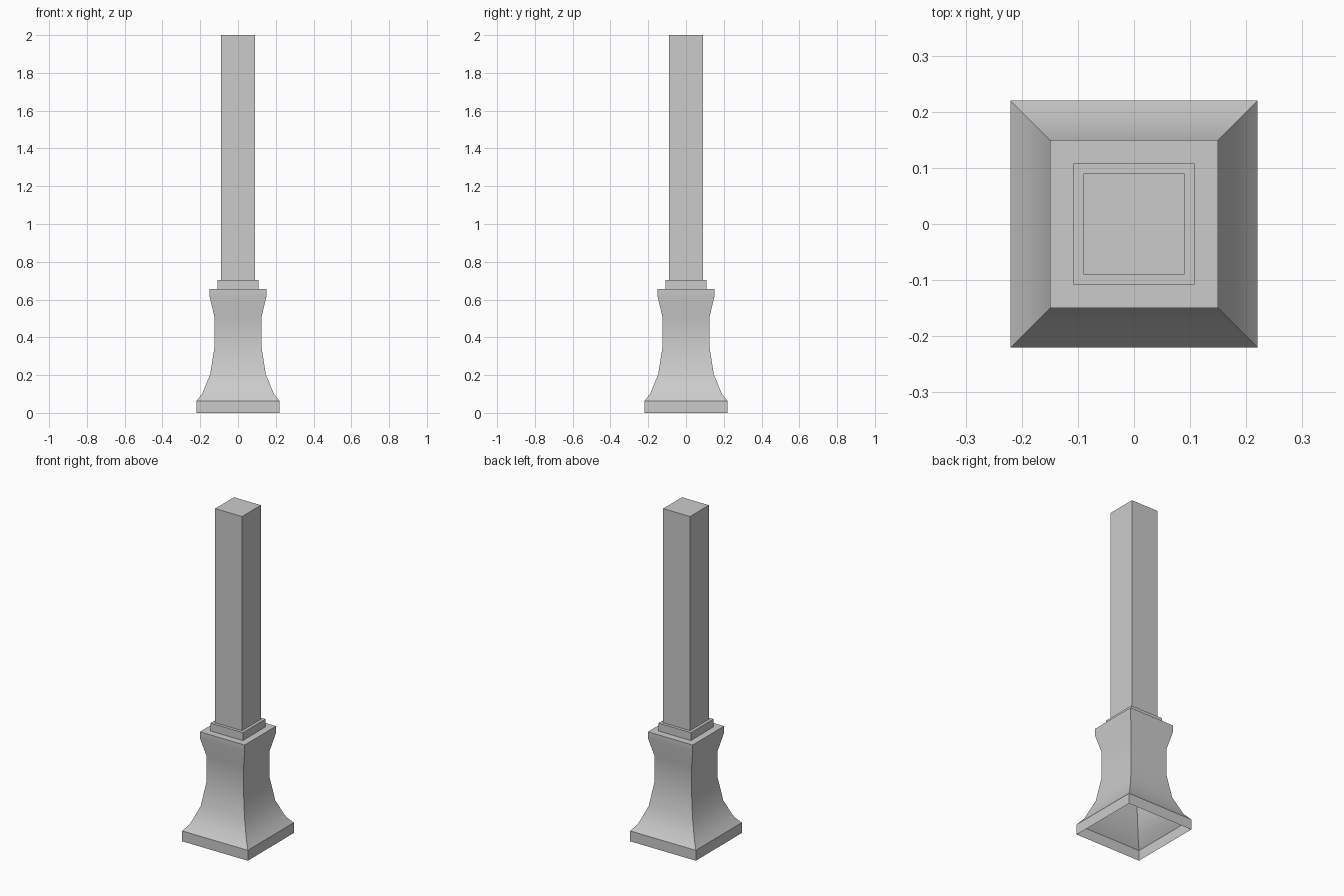
import bpy
import bmesh
import math

if "Cube" in bpy.data.objects:
    bpy.data.objects.remove(bpy.data.objects["Cube"], do_unlink=True)

grey = bpy.data.materials.new("stone grey")
grey.use_nodes = True
colour = (0.6, 0.6, 0.6, 1)
grey.diffuse_color = colour
grey.node_tree.nodes["Principled BSDF"].inputs["Base Color"].default_value = colour


def square_loft(name, profile):
    """Stack square rings of (half width, height), open below, capped on top."""
    bm = bmesh.new()
    corners = [(-1, -1), (1, -1), (1, 1), (-1, 1)]
    rings = [[bm.verts.new((sx * r, sy * r, z)) for sx, sy in corners]
             for r, z in profile]
    for low, high in zip(rings, rings[1:]):
        for i in range(4):
            j = (i + 1) % 4
            bm.faces.new((low[i], low[j], high[j], high[i]))
    bm.faces.new(rings[-1])
    mesh = bpy.data.meshes.new(name)
    bm.to_mesh(mesh)
    bm.free()
    mesh.materials.append(grey)
    obj = bpy.data.objects.new(name, mesh)
    bpy.context.collection.objects.link(obj)
    bpy.ops.object.select_all(action="DESELECT")
    obj.select_set(True)
    bpy.context.view_layer.objects.active = obj
    bpy.ops.object.shade_smooth_by_angle(angle=math.radians(30))
    return obj


# Hollow base: straight plinth, flared waist and head
square_loft("flared_base", [
    (0.22, 0), (0.22, 0.063), (0.19, 0.10), (0.147, 0.205),
    (0.125, 0.345), (0.125, 0.51), (0.15, 0.615), (0.15, 0.655),
])

# Collar between base and shaft
square_loft("collar", [(0.108, 0.655), (0.108, 0.703)])

# Square shaft
square_loft("shaft", [(0.09, 0.703), (0.09, 2.0)])
